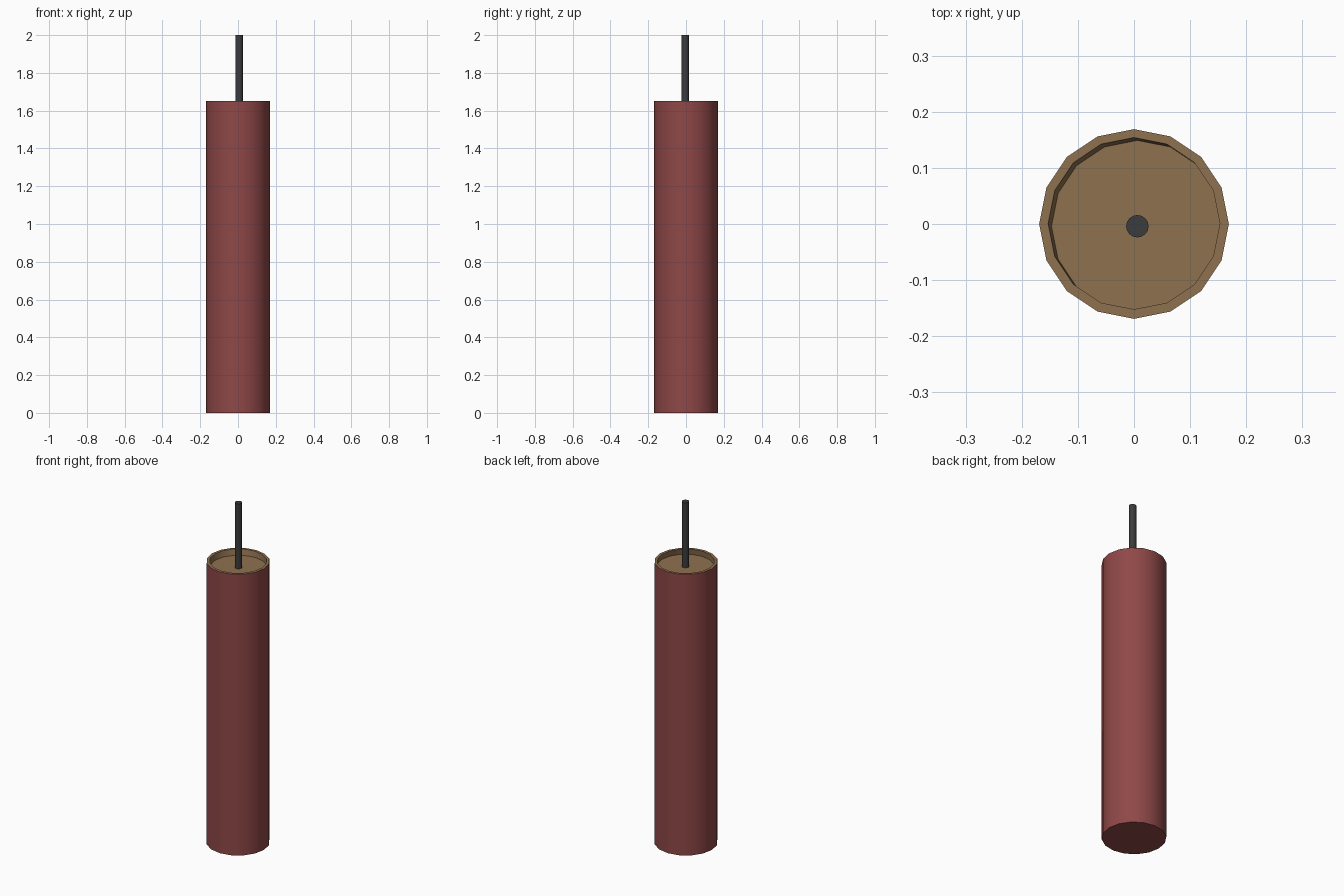
import bpy, bmesh, math

if "Cube" in bpy.data.objects:
    bpy.data.objects.remove(bpy.data.objects["Cube"])


def material(name, rgb):
    m = bpy.data.materials.new(name)
    m.diffuse_color = (*rgb, 1)
    m.use_nodes = True
    m.node_tree.nodes["Principled BSDF"].inputs["Base Color"].default_value = m.diffuse_color
    return m


def lathe(name, rings, sides, mats, slot):
    """Bridge rings of (radius, z, x offset, y offset), capping both ends."""
    bm = bmesh.new()
    loops = []
    for r, z, ox, oy in rings:
        loops.append([bm.verts.new((ox + r * math.cos(2 * math.pi * i / sides),
                                    oy + r * math.sin(2 * math.pi * i / sides), z))
                      for i in range(sides)])
    for k, (a, b) in enumerate(zip(loops, loops[1:])):
        for i in range(sides):
            j = (i + 1) % sides
            bm.faces.new((a[i], a[j], b[j], b[i])).material_index = slot[k]
    bm.faces.new(loops[0][::-1]).material_index = slot[0]
    bm.faces.new(loops[-1]).material_index = slot[-1]
    me = bpy.data.meshes.new(name)
    bm.to_mesh(me)
    bm.free()
    for m in mats:
        me.materials.append(m)
    ob = bpy.data.objects.new(name, me)
    bpy.context.collection.objects.link(ob)
    bpy.ops.object.select_all(action='DESELECT')
    ob.select_set(True)
    bpy.context.view_layer.objects.active = ob
    bpy.ops.object.shade_smooth_by_angle(angle=math.radians(40))
    return ob


red = material("dull red", (0.275, 0.064, 0.064))
tan = material("cardboard tan", (0.275, 0.165, 0.078))
grey = material("dark grey", (0.045, 0.045, 0.047))

# Red tube with a tan rim and shallow, slightly off-centre recess
DX, DY = 0.006, -0.004
lathe("tube", [(0.169, 0, 0, 0), (0.169, 1.652, 0, 0),
               (0.153, 1.652, 0, 0.001), (0.153, 1.618, DX, DY)],
      16, [red, tan], [0, 1, 1])

# Fuse standing on the recess floor
lathe("fuse", [(0.02, 1.61, DX, DY), (0.02, 2.0, DX, DY)], 16, [grey], [0])
